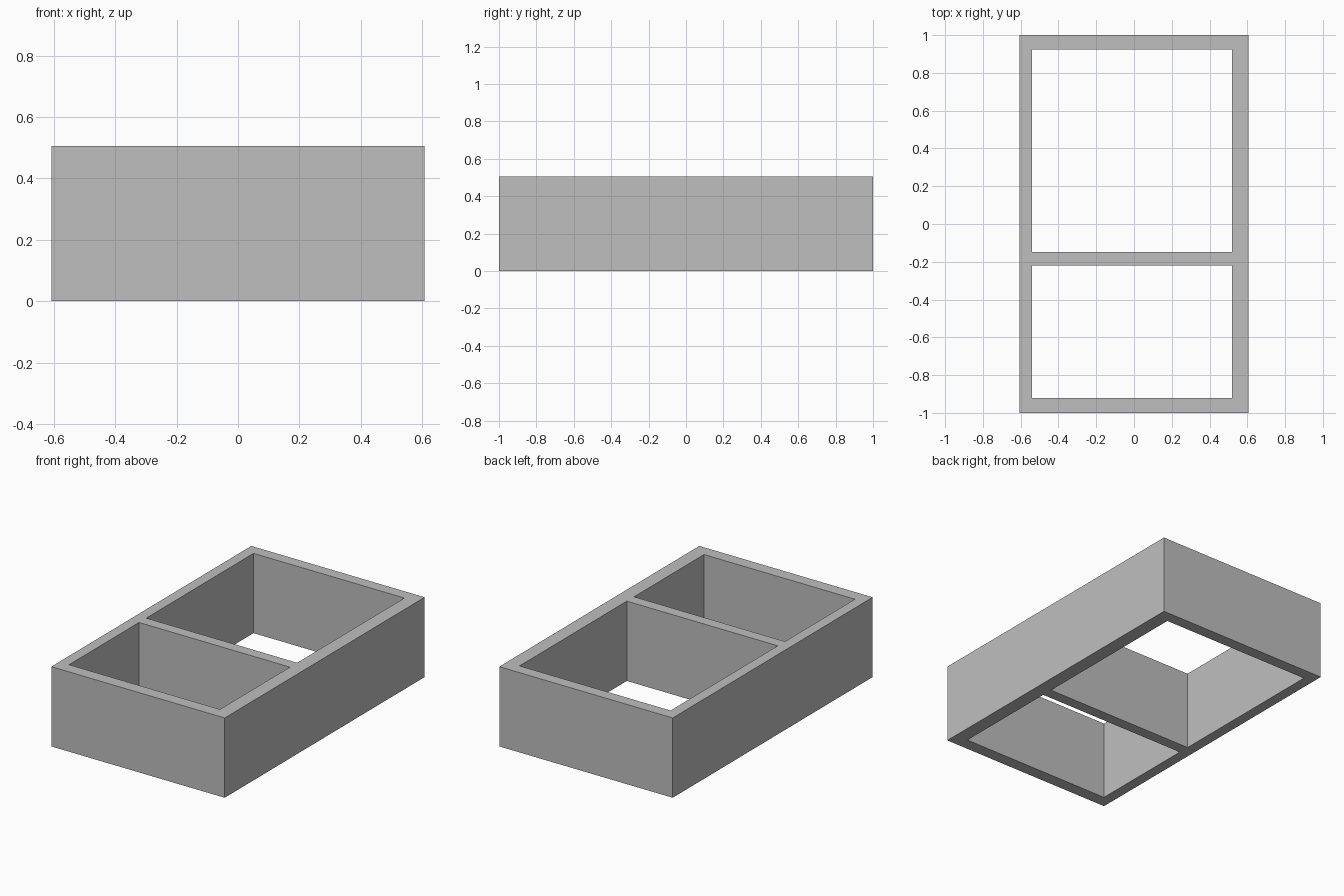
import bpy
import bmesh

cube = bpy.data.objects.get("Cube")
if cube:
    bpy.data.objects.remove(cube, do_unlink=True)

HEIGHT = 0.505
# Wall edges across the width and along the length
XS = [-0.607, -0.539, 0.518, 0.607]
YS = [-1.0, -0.92, -0.22, -0.148, 0.925, 1.0]
OPENINGS = {(1, 1), (1, 3)}  # open cells: small front bay, large back bay

# Wall material
grey = bpy.data.materials.new("plain_grey")
grey.use_nodes = True
colour = (0.52, 0.52, 0.52, 1.0)
grey.diffuse_color = colour
grey.node_tree.nodes["Principled BSDF"].inputs["Base Color"].default_value = colour

# Floor plan of the walls, leaving out the two open bays
bm = bmesh.new()
plan = [[bm.verts.new((x, y, 0)) for y in YS] for x in XS]
for i in range(len(XS) - 1):
    for j in range(len(YS) - 1):
        if (i, j) not in OPENINGS:
            bm.faces.new((plan[i][j], plan[i + 1][j],
                          plan[i + 1][j + 1], plan[i][j + 1]))

# Raise the plan into one solid frame with a cross divider
raised = bmesh.ops.extrude_face_region(bm, geom=bm.faces[:], use_keep_orig=True)
top = [g for g in raised["geom"] if isinstance(g, bmesh.types.BMVert)]
bmesh.ops.translate(bm, verts=top, vec=(0, 0, HEIGHT))
bmesh.ops.recalc_face_normals(bm, faces=bm.faces[:])

# Merge the coplanar outer wall strips
bmesh.ops.dissolve_limit(bm, angle_limit=0.01, verts=bm.verts[:], edges=bm.edges[:])

mesh = bpy.data.meshes.new("divided_frame")
bm.to_mesh(mesh)
bm.free()
mesh.materials.append(grey)
frame = bpy.data.objects.new("divided_frame", mesh)
bpy.context.collection.objects.link(frame)
